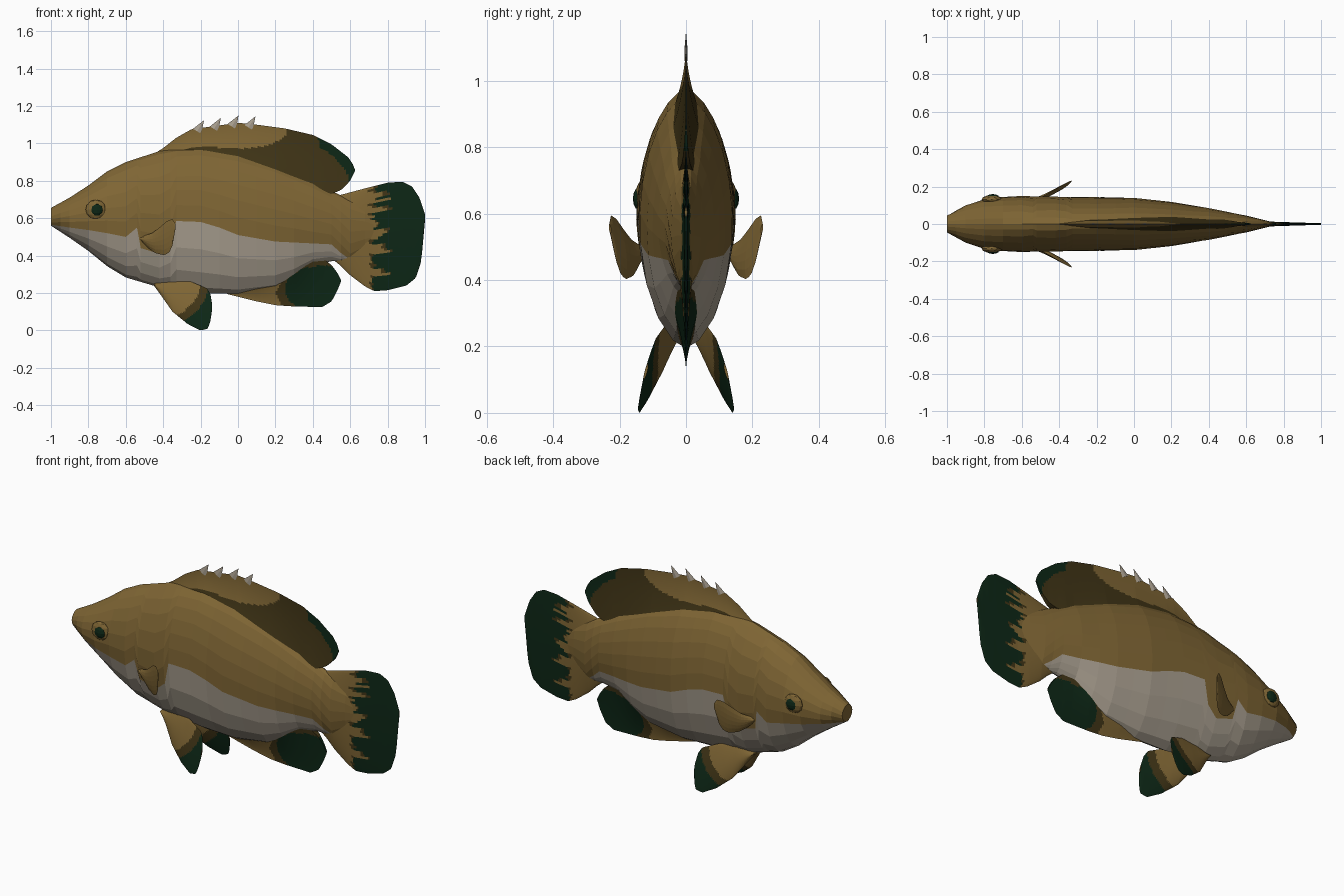
import bpy, bmesh, math, random
from mathutils import Vector

if "Cube" in bpy.data.objects:
    bpy.data.objects.remove(bpy.data.objects["Cube"])
rng = random.Random(4)


def material(name, rgb):
    m = bpy.data.materials.new(name)
    m.use_nodes = True
    m.diffuse_color = (*rgb, 1)
    m.node_tree.nodes["Principled BSDF"].inputs["Base Color"].default_value = (*rgb, 1)
    return m


MATS = [material("olive skin", (0.21, 0.13, 0.034)),
        material("pale belly", (0.40, 0.35, 0.28)),
        material("dark brown", (0.05, 0.034, 0.008)),
        material("dark green", (0.004, 0.02, 0.008))]
OLIVE, PALE, BROWN, GREEN = range(4)


def curve(*pts):
    """Piecewise linear function through the points."""
    def f(x):
        if x <= pts[0][0]:
            return pts[0][1]
        for (x0, y0), (x1, y1) in zip(pts, pts[1:]):
            if x <= x1:
                return y0 + (y1 - y0) * (x - x0) / (x1 - x0)
        return pts[-1][1]
    return f


def loft(name, rings, rule):
    """Skin closed rings; rule(row, centre) picks each face's colour."""
    bm = bmesh.new()
    rows = [[bm.verts.new(p) for p in ring] for ring in rings]
    n = len(rows[0])
    for a, b in zip(rows, rows[1:]):
        for j in range(n):
            k = (j + 1) % n
            face = bm.faces.new((a[j], a[k], b[k], b[j]))
            face.material_index = rule(min(j, n - 2 - j), face.calc_center_median())
    bm.faces.new(rows[0])
    bm.faces.new(rows[-1])
    bmesh.ops.remove_doubles(bm, verts=bm.verts, dist=0.0001)
    bmesh.ops.recalc_face_normals(bm, faces=bm.faces)
    mesh = bpy.data.meshes.new(name)
    bm.to_mesh(mesh)
    bm.free()
    for m in MATS:
        mesh.materials.append(m)
    obj = bpy.data.objects.new(name, mesh)
    bpy.context.collection.objects.link(obj)
    return obj


def fin(name, span, lower, upper, thick, shape, rule, sway=lambda x, z: 0, cols=70, rows=24):
    """Fin between two edge curves; shape(v) is its thickness from low to high edge."""
    rings = []
    for i in range(cols + 1):
        x = span[0] + (span[1] - span[0]) * i / cols
        side = []
        for j in range(rows):
            v = j / (rows - 1)
            z = lower(x) + (upper(x) - lower(x)) * v
            side.append((x, sway(x, z), z, thick(x) * shape(v)))
        rings.append([Vector((x, y + t, z)) for x, y, z, t in side]
                     + [Vector((x, y - t, z)) for x, y, z, t in reversed(side)])
    return loft(name, rings, rule)


def leaf(v):
    return math.sin(math.pi * v) ** 0.7 if 0 < v < 1 else 0


# Body: sections with a top, a bottom, a half width and a colour line
top = curve((-1, .655), (-.9, .71), (-.8, .775), (-.7, .85), (-.6, .9), (-.4, .965), (-.2, .975),
            (0, .95), (.2, .89), (.4, .80), (.5, .745), (.6, .70), (.68, .66), (.75, .6))
bottom = curve((-1, .56), (-.9, .495), (-.8, .425), (-.64, .295), (-.42, .23), (-.2, .2), (0, .195),
               (.2, .225), (.3, .275), (.4, .35), (.5, .37), (.6, .37), (.68, .42), (.75, .47))
width = curve((-1, .045), (-.9, .1), (-.78, .14), (-.6, .15), (0, .14), (.2, .118),
              (.4, .085), (.6, .045), (.75, .008))
belly = curve((-1, .565), (-.9, .55), (-.75, .53), (-.6, .5), (-.54, .55), (-.52, .44), (-.42, .41),
              (-.36, .46), (-.33, .585), (-.2, .58), (-.1, .55), (0, .51), (.2, .475),
              (.4, .465), (.5, .46), (.53, .43), (.6, .375))
LOW, HIGH = 4, 7
rings = []
for x in (-1, -.95, -.9, -.8, -.7, -.6, -.54, -.52, -.42, -.36, -.33, -.2, -.1, 0,
          .1, .2, .3, .4, .5, .55, .6, .68, .75):
    mid, half = (top(x) + bottom(x)) / 2, (top(x) - bottom(x)) / 2
    cut = math.asin(max(-.95, min(.9, (belly(x) - mid) / half)))
    q = math.pi / 2
    angles = [-q + (cut + q) * i / LOW for i in range(LOW)]
    angles += [cut + (q - cut) * i / HIGH for i in range(HIGH + 1)]
    side = [(width(x) * max(0, math.cos(a)) ** 1.2, mid + half * math.sin(a)) for a in angles]
    rings.append([Vector((x, y, z)) for y, z in side] + [Vector((x, -y, z)) for y, z in reversed(side)])
loft("body", rings, lambda row, c: PALE if row < LOW and c.x < .6 else OLIVE)

# Dorsal fin: olive crest, brown patch, green trailing tip
patch_top = curve((-.3, .965), (-.2, .985), (0, .97), (.15, .985), (.25, 1.03), (.28, 1.12))
green_line = curve((.78, .6), (.85, .58), (.93, .51), (.98, .44), (1.06, .42))


def dorsal_colour(row, c):
    if c.x > green_line(c.z):
        return GREEN
    return BROWN if c.x > -.3 and c.z < patch_top(c.x) else OLIVE


crest = curve((-.44, .95), (-.4, .975), (-.33, 1.03), (-.25, 1.075), (-.18, 1.085), (0, 1.11), (.1, 1.1),
              (.25, 1.08), (.4, 1.045), (.5, .995), (.59, .925), (.62, .88), (.625, .86))
dorsal_base = curve((-.44, .88), (-.2, .89), (0, .87), (.2, .81), (.4, .725), (.5, .73),
                    (.55, .75), (.6, .8), (.625, .85))
fin("dorsal_fin", (-.44, .625), dorsal_base, crest,
    curve((-.44, .03), (-.2, .055), (.2, .055), (.45, .03), (.55, .012), (.625, .003)),
    lambda v: (1 - v) ** 1.8, dorsal_colour, cols=90)

# Pale spines along the crest
for i, x in enumerate((-.2, -.11, -.015, .075)):
    bpy.ops.mesh.primitive_cone_add(vertices=4, radius1=.026, depth=.07, rotation=(0, .55, 0),
                                    location=(x, 0, crest(x) + .012))
    spine = bpy.context.object
    spine.name = f"dorsal_spine_{i + 1}"
    spine.scale = (1, .2, 1)
    spine.data.materials.append(MATS[PALE])

# Tail fin: ragged rays where olive meets green
TAIL_ROWS = 44
ray_end = [.72 + .13 * rng.random() ** 3 for _ in range(TAIL_ROWS)]
ray_dark = [.035 * rng.random() for _ in range(TAIL_ROWS)]


def tail_colour(row, c):
    if c.x > ray_end[row]:
        return GREEN
    return BROWN if c.x > ray_end[row] - ray_dark[row] else OLIVE


fin("tail_fin", (.45, 1),
    curve((.45, .42), (.5, .385), (.55, .345), (.6, .295), (.68, .235), (.73, .21), (.8, .215),
          (.9, .24), (.95, .28), (.98, .37), (1, .59)),
    curve((.45, .68), (.5, .7), (.55, .725), (.7, .765), (.8, .79), (.88, .795), (.93, .77),
          (.97, .71), (1, .62)),
    curve((.45, .03), (.6, .025), (.75, .012), (1, .004)), leaf, tail_colour, rows=TAIL_ROWS)


# Anal fin
def anal_colour(row, c):
    if ((c.x - .45) / .2) ** 2 + ((c.z - .22) / .125) ** 2 < 1:
        return GREEN
    return BROWN if c.x > .2 + .5 * abs(c.z - .2) else OLIVE


fin("anal_fin", (-.06, .55),
    curve((-.06, .195), (.1, .155), (.2, .135), (.3, .128), (.45, .125), (.5, .155), (.53, .21), (.55, .26)),
    curve((-.06, .22), (.1, .26), (.2, .29), (.3, .34), (.4, .385), (.46, .38), (.5, .35), (.53, .31), (.55, .27)),
    curve((-.06, .015), (.1, .04), (.3, .045), (.45, .02), (.55, .003)),
    lambda v: v ** 1.5, anal_colour)


# Paired fins and eyes
def pelvic_colour(row, c):
    d = math.hypot(c.x + .4, c.z - .27)
    return GREEN if d > .245 else BROWN if d > .2 else OLIVE


def ball(name, mat, location, scale):
    bpy.ops.mesh.primitive_uv_sphere_add(segments=12, ring_count=6, radius=1, location=location)
    obj = bpy.context.object
    obj.name, obj.scale = name, scale
    obj.data.materials.append(MATS[mat])


for label, s in (("front", -1), ("back", 1)):
    fin(label + "_pelvic_fin", (-.45, -.14),
        curve((-.45, .24), (-.41, .185), (-.35, .1), (-.27, .035), (-.2, 0), (-.16, .01), (-.145, .06), (-.14, .1)),
        curve((-.45, .25), (-.36, .28), (-.25, .26), (-.165, .225), (-.145, .19), (-.14, .15)),
        curve((-.45, .02), (-.3, .014), (-.14, .004)), leaf, pelvic_colour,
        lambda x, z: s * (.06 + .25 * (.24 - z) + .2 * (x + .3)), cols=40)
    fin(label + "_pectoral_fin", (-.52, -.335),
        curve((-.52, .48), (-.48, .44), (-.44, .412), (-.39, .402), (-.36, .425), (-.345, .47), (-.335, .54)),
        curve((-.52, .5), (-.46, .52), (-.42, .55), (-.38, .585), (-.35, .595), (-.335, .57)),
        curve((-.52, .014), (-.4, .01), (-.335, .003)), leaf, lambda row, c: OLIVE,
        lambda x, z: s * (.14 + .5 * (x + .5) + .12 * (z - .5)), cols=12, rows=7)
    ball(label + "_eye_socket", OLIVE, (-.76, s * .132, .647), (.055, .022, .052))
    ball(label + "_eye", GREEN, (-.755, s * .142, .645), (.034, .018, .034))
